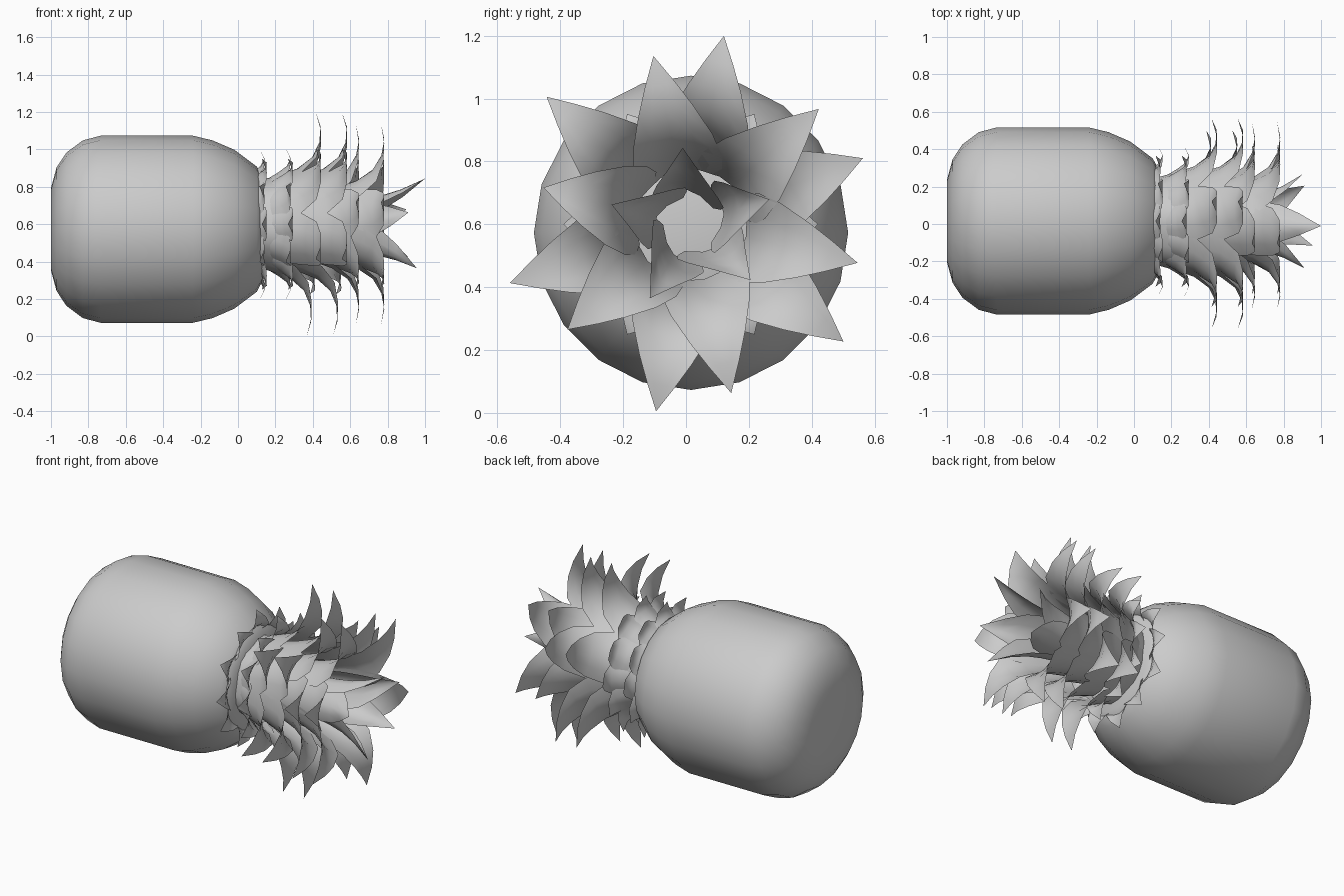
import bpy, bmesh, math
from mathutils import Vector

if "Cube" in bpy.data.objects:
    bpy.data.objects.remove(bpy.data.objects["Cube"])

grey = bpy.data.materials.new("light_grey")
grey.diffuse_color = (0.6, 0.6, 0.6, 1)
grey.use_nodes = True
grey.node_tree.nodes["Principled BSDF"].inputs["Base Color"].default_value = grey.diffuse_color


def finish(name, bm, angle):
    me = bpy.data.meshes.new(name)
    bm.to_mesh(me)
    bm.free()
    me.materials.append(grey)
    ob = bpy.data.objects.new(name, me)
    bpy.context.collection.objects.link(ob)
    bpy.ops.object.select_all(action='DESELECT')
    ob.select_set(True)
    bpy.context.view_layer.objects.active = ob
    bpy.ops.object.shade_smooth_by_angle(angle=math.radians(angle))
    return ob


# Fruit body: 20-sided lathe along x, (x, radius) profile
def build_body():
    profile = [(-1, .22), (-.97, .33), (-.917, .41), (-.83, .475), (-.735, .5),
               (-.24, .5), (-.136, .475), (-.02, .425), (.1, .335), (.14, .26)]
    n = 20
    bm = bmesh.new()
    rings = []
    for x, r in profile:
        rings.append([bm.verts.new((x, .016 + r * math.cos(2 * math.pi * i / n),
                                    .573 + r * math.sin(2 * math.pi * i / n)))
                      for i in range(n)])
    for a, b in zip(rings, rings[1:]):
        for i in range(n):
            j = (i + 1) % n
            bm.faces.new((a[i], a[j], b[j], b[i]))
    bm.faces.new(rings[0][::-1])
    bm.faces.new(rings[-1])
    bmesh.ops.recalc_face_normals(bm, faces=bm.faces)
    finish("fruit_body", bm, 40)


# One leaf: curved sheet following (x, radius, half width), cupped toward the
# axis at its base and flattening where it flares outward
def add_leaf(bm, path, angle, dx, cup, roll, stretch, spread):
    a = math.radians(angle)
    out = Vector((0, math.cos(a), math.sin(a)))
    side = Vector((0, -math.sin(a), math.cos(a)))
    centre = Vector((0, .015, .6))
    across = side * math.cos(roll) + out * math.sin(roll)
    x0, r0 = path[0][:2]
    rows = []
    for i, (x, r, w) in enumerate(path):
        p, q = path[max(i - 1, 0)], path[min(i + 1, len(path) - 1)]
        t = Vector((q[0] - p[0], q[1] - p[1])).normalized()
        inner = (Vector((t.y, 0, 0)) - out * t.x) * max(t.x, .1)
        base = (centre + Vector((x0 + (x - x0) * stretch + dx, 0, 0))
                + out * (r0 + (r - r0) * spread))
        steps = (-1, -.5, 0, .5, 1) if w else (0,)
        rows.append([bm.verts.new(base + across * w * s + inner * cup * w * s * s)
                     for s in steps])
    for a_, b_ in zip(rows, rows[1:]):
        for k in range(4):
            if len(b_) == 1:
                bm.faces.new((a_[k], a_[k + 1], b_[0]))
            else:
                bm.faces.new((a_[k], a_[k + 1], b_[k + 1], b_[k]))


# leaves: (angle, length factor, flare factor) for each leaf of the ring
def leaf_ring(name, path, leaves, shifts=(0,), cup=.4, roll=0):
    bm = bmesh.new()
    for dx in shifts:
        for angle, stretch, spread in leaves:
            add_leaf(bm, path, angle, dx, cup, roll, stretch, spread)
    finish(name, bm, 60)


build_body()

# Short collar leaves: two staggered sets, each in two rows
collar = [(.03, .25, .09), (.08, .28, .1), (.12, .31, .088),
          (.14, .35, .052), (.115, .405, 0)]
leaf_ring("collar_leaves_back", collar,
          [(30 + 60 * i, 1, 1) for i in range(6)], (0, .14))
leaf_ring("collar_leaves_front", collar,
          [(60 * i, 1, 1) for i in range(6)], (.012, .152))

# Long outer leaves, two rows
leaf_ring("outer_leaves",
          [(.13, .24, .12), (.22, .265, .145), (.32, .3, .145), (.4, .36, .125),
           (.44, .44, .085), (.445, .52, .045), (.42, .605, 0)],
          [(-162, 1, 1), (-100.5, .84, 1), (-37.5, .9, 1.02),
           (21, 1, .95), (80, 1, 1.01), (138.5, 1, 1.02)], (-.005, .135))

# Long middle leaves, two rows
leaf_ring("middle_leaves",
          [(.3, .18, .1), (.4, .2, .135), (.5, .235, .145), (.585, .29, .13),
           (.635, .37, .09), (.65, .45, .05), (.635, .545, 0)],
          [(-139.5, 1, .92), (-76.5, 1, 1.02), (-13, 1, 1),
           (42, 1, 1.01), (102.5, 1, 1.01), (166, 1, .83)], (-.005, .13))

# Inner top leaves: nearly upright, rolled into a loose spiral
leaf_ring("inner_leaves",
          [(.45, .11, .08), (.56, .125, .105), (.67, .14, .115), (.77, .16, .1),
           (.87, .195, .06), (1, .26, 0)],
          [(-119, .92, 1.06), (-43, .84, 1), (17.5, .82, 1.02), (96, 1, .9),
           (166, .84, 1)], (0,), .55, .3)
